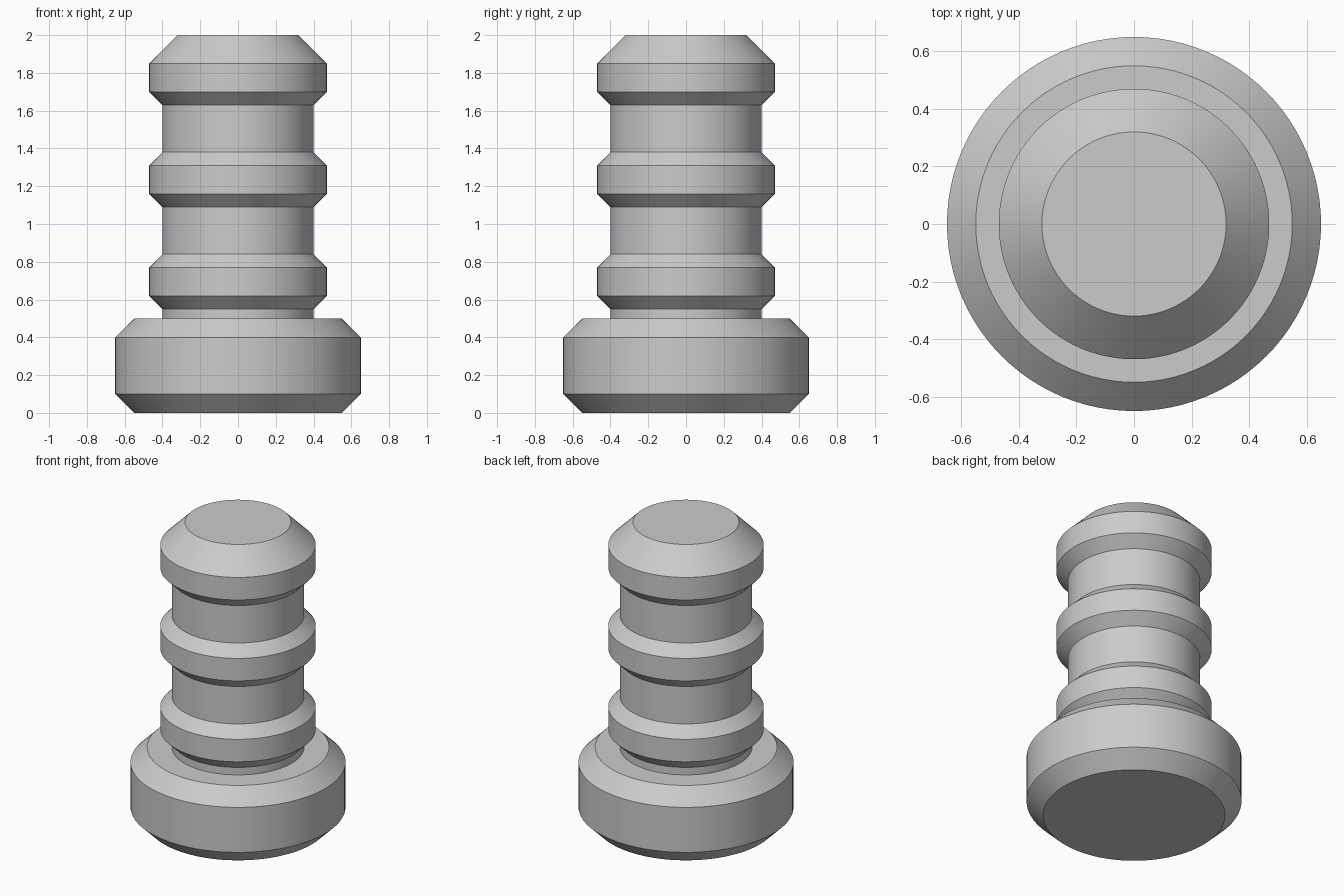
import bpy
import bmesh
from math import cos, sin, tau, radians

SEGMENTS = 96

cube = bpy.data.objects.get("Cube")
if cube:
    bpy.data.objects.remove(cube, do_unlink=True)

grey = bpy.data.materials.new("plain grey")
grey.use_nodes = True
colour = (0.6, 0.6, 0.6, 1)
grey.diffuse_color = colour
grey.node_tree.nodes["Principled BSDF"].inputs["Base Color"].default_value = colour


def lathe(name, profile):
    """Turn a (radius, height) profile about z and cap both ends."""
    bm = bmesh.new()
    rings = [[bm.verts.new((r * cos(tau * i / SEGMENTS), r * sin(tau * i / SEGMENTS), z))
              for i in range(SEGMENTS)] for r, z in profile]
    for low, high in zip(rings, rings[1:]):
        for i in range(SEGMENTS):
            j = (i + 1) % SEGMENTS
            bm.faces.new((low[i], low[j], high[j], high[i]))
    bm.faces.new(rings[0][::-1])
    bm.faces.new(rings[-1])
    mesh = bpy.data.meshes.new(name)
    bm.to_mesh(mesh)
    bm.free()
    mesh.materials.append(grey)
    obj = bpy.data.objects.new(name, mesh)
    bpy.context.collection.objects.link(obj)
    bpy.ops.object.select_all(action='DESELECT')
    obj.select_set(True)
    bpy.context.view_layer.objects.active = obj
    bpy.ops.object.shade_smooth_by_angle(angle=radians(30))
    return obj


# Wide foot, chamfered above and below
foot = [(0.55, 0), (0.65, 0.1), (0.65, 0.4), (0.55, 0.5)]

# Shaft with evenly spaced chamfered ribs; the last one tapers to the tip
shaft_r, rib_r, chamfer = 0.40, 0.47, 0.07
shaft = [(shaft_r, 0.5)]
for k in range(3):
    z = 0.55 + 0.54 * k
    shaft += [(shaft_r, z), (rib_r, z + chamfer), (rib_r, z + 0.22)]
    if k < 2:
        shaft.append((shaft_r, z + 0.22 + chamfer))
shaft.append((0.32, 2.0))

lathe("ribbed_peg", foot + shaft)
